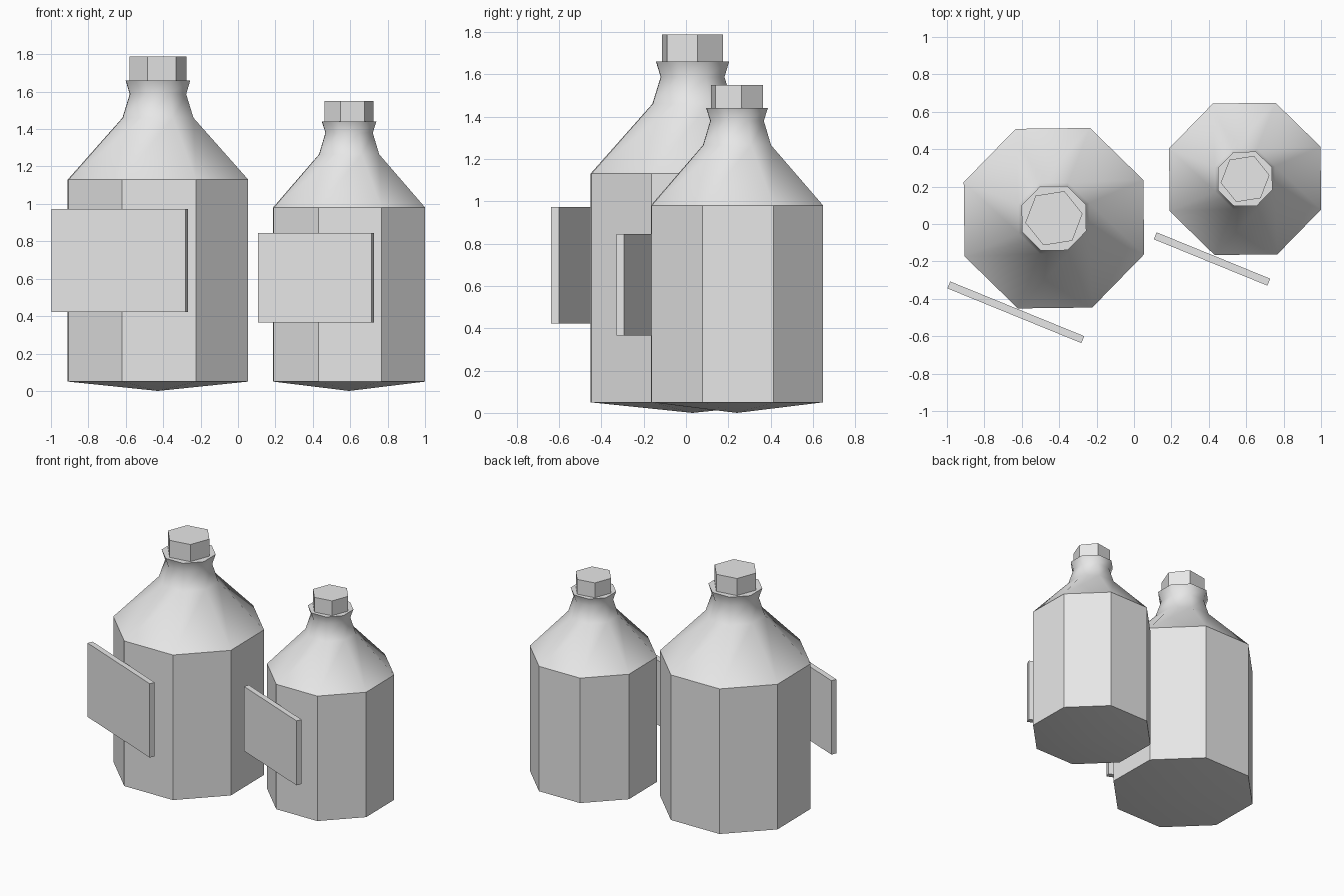
import bpy, bmesh, math
from mathutils import Matrix

if "Cube" in bpy.data.objects:
    bpy.data.objects.remove(bpy.data.objects["Cube"])

grey = bpy.data.materials.new("plain grey")
grey.diffuse_color = (0.8, 0.8, 0.8, 1)
grey.use_nodes = True
grey.node_tree.nodes["Principled BSDF"].inputs["Base Color"].default_value = grey.diffuse_color


def add_object(name, bm, loc=(0, 0, 0)):
    bmesh.ops.recalc_face_normals(bm, faces=bm.faces[:])
    mesh = bpy.data.meshes.new(name)
    bm.to_mesh(mesh)
    bm.free()
    mesh.materials.append(grey)
    obj = bpy.data.objects.new(name, mesh)
    obj.location = loc
    bpy.context.collection.objects.link(obj)
    return obj


def bottle(name, loc, profile):
    """Eight-sided bottle; profile = (half width, z) from rim to lip."""
    n, turn = 8, math.radians(23.2)
    bm = bmesh.new()
    rings = []
    for half, z in profile:
        r = half / math.cos(math.pi / n)
        rings.append([bm.verts.new((r * math.cos(turn + 2 * math.pi * i / n),
                                    r * math.sin(turn + 2 * math.pi * i / n), z))
                      for i in range(n)])
    for a, b in zip(rings, rings[1:]):
        for i in range(n):
            j = (i + 1) % n
            bm.faces.new((a[i], a[j], b[j], b[i]))
    # shallow pointed underside and flat lip
    tip = bm.verts.new((0, 0, 0))
    for i in range(n):
        bm.faces.new((rings[0][(i + 1) % n], rings[0][i], tip))
    bm.faces.new(rings[-1])
    # smooth shoulder and neck, crisp body edges and lip edge
    shoulder, lip = profile[1][1], profile[-1][1]
    for f in bm.faces:
        f.smooth = True
    for e in bm.edges:
        zs = [v.co.z for v in e.verts]
        body = max(zs) < shoulder + 0.001 and min(zs) > 0.01
        e.smooth = not (body or min(zs) > lip - 0.001)
    return add_object(name, bm, loc)


def cap(name, loc, radius, z0, z1):
    """Hexagonal stopper."""
    bm = bmesh.new()
    bmesh.ops.create_cone(bm, cap_ends=True, segments=6, radius1=radius,
                          radius2=radius, depth=z1 - z0)
    # put a corner 9 degrees off the x axis
    v = bm.verts[:][0].co
    now = math.degrees(math.atan2(v.y, v.x))
    bmesh.ops.rotate(bm, verts=bm.verts[:], matrix=Matrix.Rotation(
        math.radians(9 - now), 3, 'Z'))
    return add_object(name, bm, (loc[0], loc[1], (z0 + z1) / 2))


def label(name, centre, size):
    """Flat plate leaning against the front left of a bottle."""
    bm = bmesh.new()
    bmesh.ops.create_cube(bm, size=1)
    bmesh.ops.scale(bm, verts=bm.verts[:], vec=size)
    obj = add_object(name, bm, centre)
    obj.rotation_euler.z = math.radians(-22.2)
    return obj


# large bottle
big = (-0.428, 0.031, 0)
bottle("large_bottle", big, [(0.48, 0.05), (0.48, 1.13), (0.189, 1.46),
                             (0.15, 1.587), (0.172, 1.66)])
cap("large_cap", big, 0.155, 1.66, 1.787)
label("large_label", (-0.632, -0.472, 0.698), (0.774, 0.04, 0.55))

# small bottle
small = (0.594, 0.241, 0)
bottle("small_bottle", small, [(0.405, 0.05), (0.405, 0.98), (0.16, 1.265),
                               (0.126, 1.38), (0.145, 1.44)])
cap("small_cap", small, 0.132, 1.44, 1.55)
label("small_label", (0.417, -0.187, 0.605), (0.656, 0.04, 0.48))
